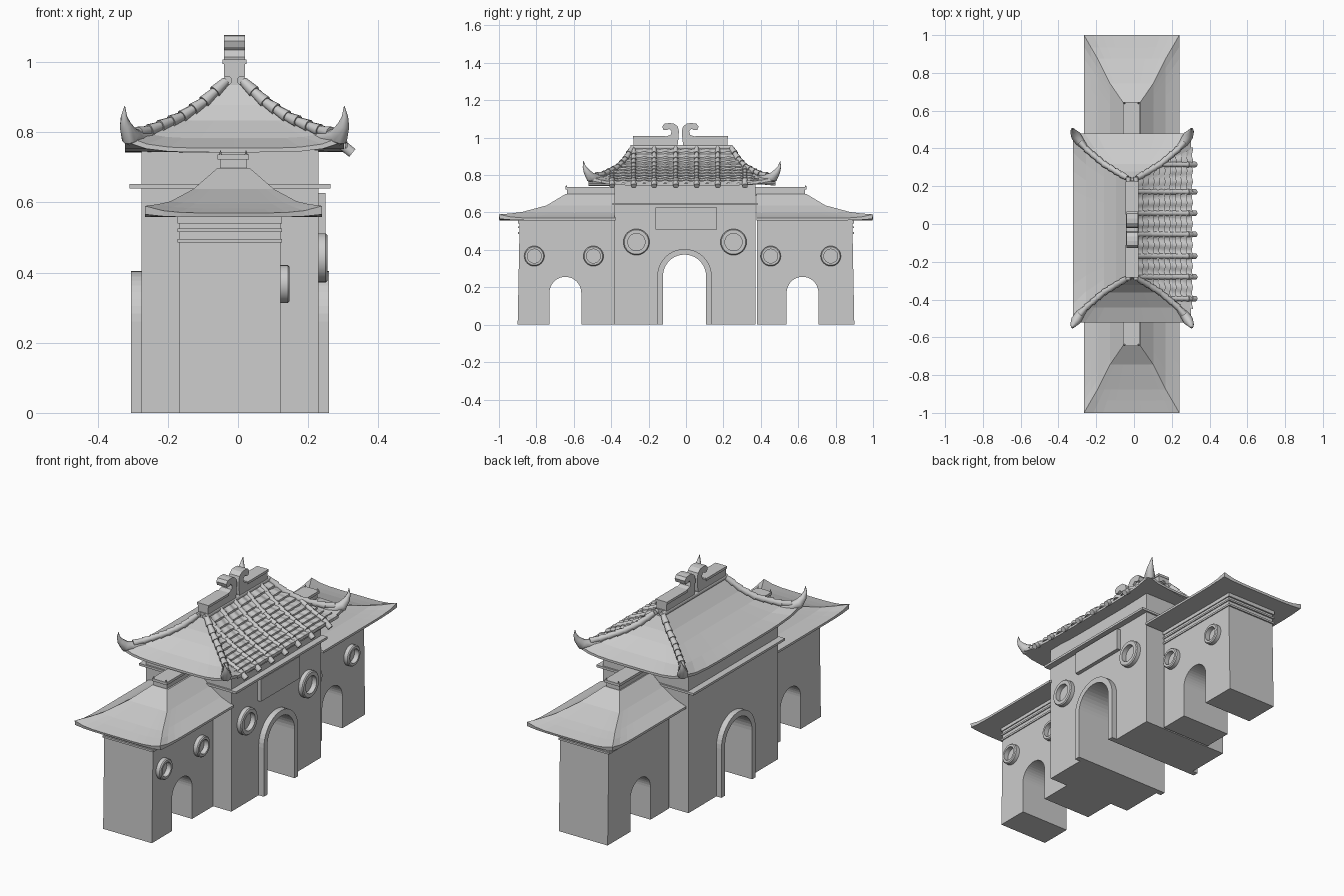
import bpy, bmesh, math
from mathutils import Vector

if "Cube" in bpy.data.objects:
    bpy.data.objects.remove(bpy.data.objects["Cube"])

def finish(name, bm, smooth=False):
    bmesh.ops.recalc_face_normals(bm, faces=bm.faces)
    me = bpy.data.meshes.new(name)
    bm.to_mesh(me)
    bm.free()
    ob = bpy.data.objects.new(name, me)
    bpy.context.collection.objects.link(ob)
    if smooth:
        bpy.ops.object.select_all(action='DESELECT')
        bpy.context.view_layer.objects.active = ob
        ob.select_set(True)
        bpy.ops.object.shade_smooth_by_angle(angle=math.radians(40))
    return ob

def extrude(name, yz, x0, x1):
    """Outline in the y-z plane, extruded along x."""
    bm = bmesh.new()
    f = bm.faces.new([bm.verts.new((x0, y, z)) for y, z in yz])
    g = bmesh.ops.extrude_face_region(bm, geom=[f])['geom']
    bmesh.ops.translate(bm, vec=(x1 - x0, 0, 0), verts=[v for v in g if isinstance(v, bmesh.types.BMVert)])
    return finish(name, bm)

def box(name, x0, x1, y0, y1, z0, z1):
    return extrude(name, [(y0, z0), (y1, z0), (y1, z1), (y0, z1)], x0, x1)

def arch(cy, r, spring, n=20):
    pts = [(cy + r * math.cos(math.pi * i / n), spring + r * math.sin(math.pi * i / n)) for i in range(n + 1)]
    return [(cy + r, 0)] + pts + [(cy - r, 0)]

def ring(name, x0, x1, cy, cz, r_out, r_in, n=32):
    bm = bmesh.new()
    prof = [(x0, r_out), (x1 - .005, r_out), (x1, r_out - .005), (x1, r_in), (x0, r_in)]
    loops = [[bm.verts.new((x, cy + r * math.cos(2 * math.pi * i / n), cz + r * math.sin(2 * math.pi * i / n)))
              for i in range(n)] for x, r in prof]
    for a, b in zip(loops, loops[1:] + loops[:1]):
        for i in range(n):
            j = (i + 1) % n
            bm.faces.new((a[i], a[j], b[j], b[i]))
    return finish(name, bm, True)

def add_tube(bm, pts, radii, n=10):
    pts = [Vector(p) for p in pts]
    loops = []
    for k, p in enumerate(pts):
        d = (pts[min(k + 1, len(pts) - 1)] - pts[max(k - 1, 0)]).normalized()
        side = Vector((-d.y, d.x, 0)).normalized()
        up = d.cross(side)
        loops.append([bm.verts.new(p + radii[k] * (side * math.cos(2 * math.pi * i / n) + up * math.sin(2 * math.pi * i / n)))
                      for i in range(n)])
    for a, b in zip(loops, loops[1:]):
        for i in range(n):
            j = (i + 1) % n
            bm.faces.new((a[i], a[j], b[j], b[i]))
    bm.faces.new(loops[0])
    bm.faces.new(loops[-1])

def stepped(bm, pts, r0, r1):
    """Chain of overlapping flared pipe tiles."""
    for a, b in zip(pts, pts[1:]):
        add_tube(bm, [a, b], [r0, r1])

def roof(name, cx, levels, both, n=10):
    """Loft of rectangles (half x, y start, y end, z, corner lift)."""
    bm = bmesh.new()
    t = [-1 + 2 * i / n for i in range(n)]
    uv = [(u, -1) for u in t] + [(1, v) for v in t] + [(-u, 1) for u in t] + [(-1, -v) for v in t]
    loops = []
    for hx, y0, y1, z, lift in levels:
        loops.append([bm.verts.new((cx + hx * u, y0 + (y1 - y0) * (v + 1) / 2,
                      z + (lift * abs(u * v) ** 5 if both or v > 0 else 0))) for u, v in uv])
    m = len(uv)
    for a, b in zip(loops, loops[1:]):
        for i in range(m):
            j = (i + 1) % m
            bm.faces.new((a[i], a[j], b[j], b[i]))
    bm.faces.new(loops[0])
    bm.faces.new(loops[-1])
    return finish(name, bm)

# --- Central gatehouse body with arched passage
extrude("main_body", [(.372, 0)] + arch(-.008, .115, .26) + [(-.383, 0), (-.383, .75), (.372, .75)], -.275, .229)
frame = arch(-.008, .145, .26) + arch(-.008, .115, .26)[::-1]
extrude("arch_frame_back", frame, -.305, -.275)
extrude("arch_frame_front", frame, .229, .26)
box("main_ledge", -.31, .263, -.392, .381, .64, .652)
box("plaque", .229, .25, -.163, .166, .509, .627)
for y in (-.265, .254):
    ring("main_medallion", .225, .255, y, .442, .07, .046)
for y in (-.811, -.495, .453, .774):
    ring("wing_medallion", .117, .147, y, .367, .054, .037)

# --- Side wings: wall, mouldings, hipped roof, ridge
for s, cy in ((1, .623), (-1, -.645)):
    pts = arch(cy, .085, .171) if s > 0 else arch(cy, .085, .171)[::-1]
    extrude("wing_body", [(s * .9, 0)] + pts + [(s * .38, 0), (s * .38, .565), (s * .889, .565)], -.167, .121)
    for z0, z1 in ((.486, .496), (.516, .525), (.54, .56)):
        box("wing_moulding", -.173, .126, s * .38, s * .898, z0, z1)
    levels = [(.2525, .997, .558, .008), (.2525, 1.0, .57, .02), (.215, .935, .583, .012), (.18, .875, .597, .006),
              (.115, .745, .638, 0), (.046, .645, .698, 0)]
    roof("wing_roof", -.0125, [(hx, s * .378, s * y, z, l) for hx, y, z, l in levels], False)
    box("wing_ridge", -.052, .025, s * .372, s * .637, .69, .722)
    box("wing_ridge_cap", -.058, .031, s * .372, s * .645, .722, .736)
    for x in (-.05, .023):
        bm = bmesh.new()
        add_tube(bm, [(x, s * .638, .73), (x, s * .642, .748)], [.006, .001], 6)
        finish("wing_ridge_spike", bm)

# --- Main roof
CX, CY = -.01, -.022
LV = [(.312, .5, .755, .035), (.245, .42, .783, .012), (.15, .34, .833, 0), (.085, .3, .878, 0), (.025, .265, .935, 0)]
roof("main_roof", CX, [(hx, CY - hy, CY + hy, z, l) for hx, hy, z, l in [(.312, .5, .743, .03)] + LV], True)

def slope(hx):
    for a, b in zip(LV, LV[1:]):
        if hx >= b[0]:
            break
    t = (hx - b[0]) / (a[0] - b[0])
    return b[1] + t * (a[1] - b[1]), b[2] + t * (a[2] - b[2])

# Overlapping wavy tile courses on the front slope
bm = bmesh.new()
rows, cols = 10, 96
for r in range(rows):
    h0, h1 = .02 + .29 * r / rows, .02 + .29 * (r + 1) / rows
    strips = []
    for hx, off in ((h0, .003), (h1 + .006, .014), (h1 + .006, -.002)):
        hy, z = slope(hx)
        hy -= .012 + .06 * max(0, (hx - .2) / .11)
        line = []
        for c in range(cols + 1):
            y = CY - hy + 2 * hy * c / cols
            w = .5 + .5 * math.cos(2 * math.pi * (y + .055) / .056)
            line.append(bm.verts.new((CX + hx + .006 * w * (off != .003), y, z + off + .006 * w)))
        strips.append(line)
    for a, b in zip(strips, strips[1:]):
        for c in range(cols):
            bm.faces.new((a[c], a[c + 1], b[c + 1], b[c]))
finish("roof_tile_courses", bm)

# Pipe ribs running down the front slope
bm = bmesh.new()
for y in (-.395, -.28, -.17, -.055, .057, .17, .315):
    start = .025
    while slope(start)[0] < abs(y - CY) + .01:
        start += .005
    k = max(2, round((.295 - start) / .034))
    pts = [(CX + h, y, slope(h)[1] + .012) for h in [start + (.295 - start) * i / k for i in range(k + 1)]]
    stepped(bm, pts, .011, .015)
    add_tube(bm, [pts[-1], (.326, y, .741)], [.015, .015])
finish("roof_ribs", bm, True)

# Hip pipes and upswept corner horns
hips, horns = bmesh.new(), bmesh.new()
for sx in (-1, 1):
    for sy in (-1, 1):
        path = []
        for i in range(9):
            h = .025 + .25 * i / 8
            hy, z = slope(h)
            path.append((CX + sx * h, CY + sy * hy, z + .01 + .018 * (i / 8) ** 3))
        stepped(hips, path, .013, .018)
        horn = [(.235, .41, .785), (.275, .455, .782), (.298, .49, .79), (.311, .51, .82), (.315, .522, .845), (.313, .526, .875)]
        add_tube(horns, [(CX + sx * x, CY + sy * y, z) for x, y, z in horn], [.014, .024, .027, .017, .009, .001])
finish("hip_pipes", hips, True)
finish("corner_horns", horns, True)

# --- Ridge: twin pipes, and two mirrored scroll ornaments
bm = bmesh.new()
for x in (-.03, .01):
    add_tube(bm, [(x, -.296, .948), (x, .248, .948)], [.013, .013], 12)
finish("ridge_pipes", bm, True)
box("ridge_core", -.03, .01, -.286, .23, .925, .962)
scroll = [(.015, .958), (.252, .958), (.252, 1.007), (.075, 1.007), (.052, 1.015), (.047, 1.035), (.06, 1.048), (.072, 1.04),
          (.09, 1.04), (.097, 1.06), (.085, 1.075), (.06, 1.078), (.035, 1.076), (.014, 1.06), (.008, 1.035), (.01, 1.0)]
for s in (-1, 1):
    extrude("ridge_scroll", [(-.03 + s * u, z) for u, z in scroll], -.04, .02)
    box("ridge_lip", -.044, .024, -.03 + s * .08, -.03 + s * .254, .995, 1.008)
